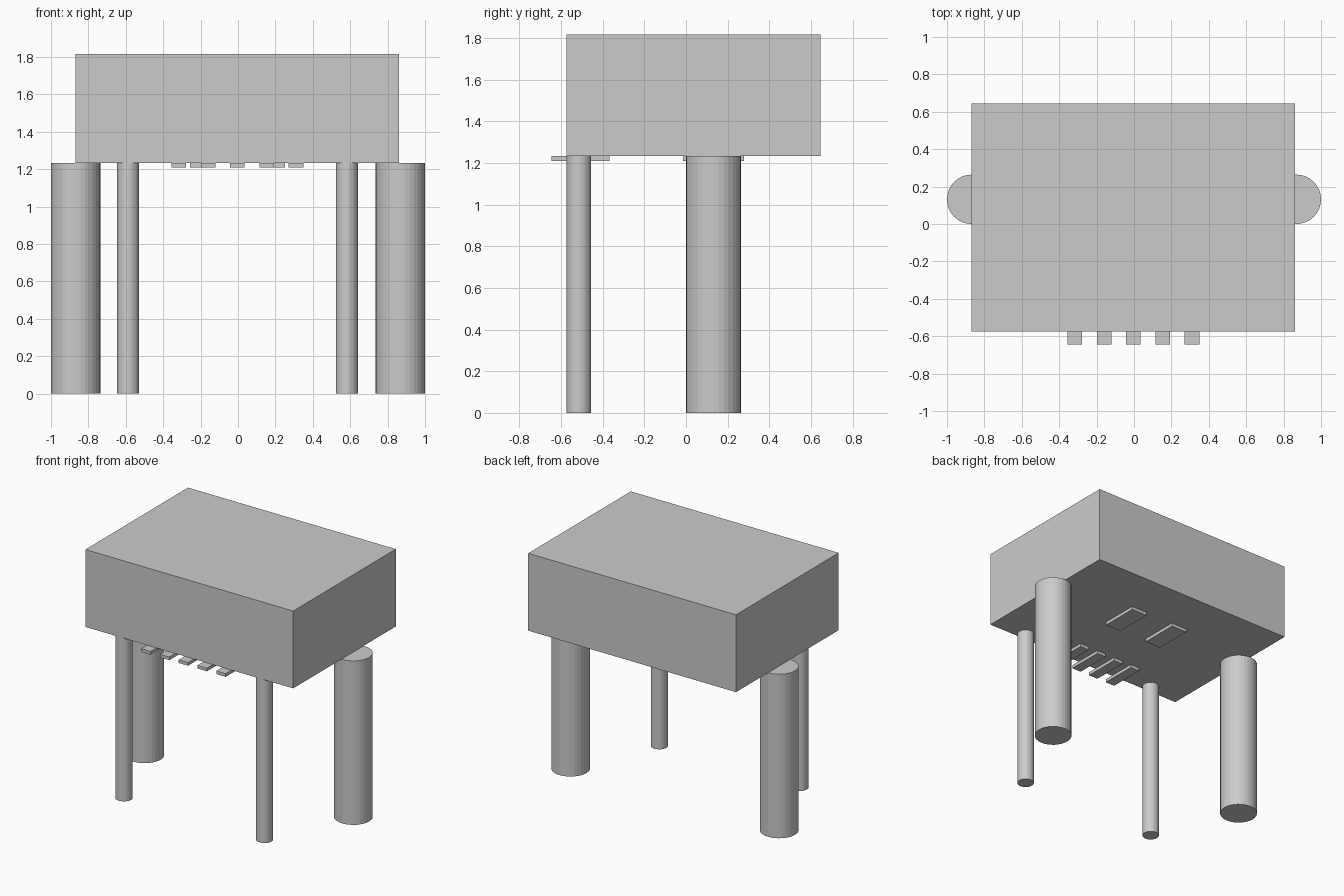
import bpy
import bmesh
from mathutils import Matrix, Vector

cube = bpy.data.objects.get("Cube")
if cube:
    bpy.data.objects.remove(cube, do_unlink=True)

# Single plain grey
grey = bpy.data.materials.new("light_grey")
grey.use_nodes = True
colour = (0.6, 0.6, 0.6, 1)
grey.diffuse_color = colour
grey.node_tree.nodes["Principled BSDF"].inputs["Base Color"].default_value = colour


def finish(name, bm):
    mesh = bpy.data.meshes.new(name)
    bm.to_mesh(mesh)
    bm.free()
    mesh.materials.append(grey)
    obj = bpy.data.objects.new(name, mesh)
    bpy.context.collection.objects.link(obj)
    return obj


def box(name, low, high):
    low, high = Vector(low), Vector(high)
    bm = bmesh.new()
    bmesh.ops.create_cube(bm, size=1, matrix=Matrix.Translation((low + high) / 2)
                          @ Matrix.Diagonal((*(high - low), 1)))
    return finish(name, bm)


def post(name, x, y, radius):
    bm = bmesh.new()
    bmesh.ops.create_cone(bm, cap_ends=True, segments=32, radius1=radius, radius2=radius,
                          depth=BASE, matrix=Matrix.Translation((x, y, BASE / 2)))
    return finish(name, bm)


BASE = 1.234    # underside of the housing
PLATE = 1.21    # underside of the contacts
MID = -0.003    # centre line of the housing

# Housing block
box("housing", (MID - 0.865, -0.575, BASE), (MID + 0.865, 0.645, 1.816))

# Thick side posts and thin front posts
for side, s in (("left", 1), ("right", -1)):
    post(f"{side}_thick_post", s * 0.868, 0.132, 0.132)
    post(f"{side}_thin_post", MID + s * 0.585, -0.515, 0.059)
    # Wide contact pads under the housing
    x = MID + s * 0.186
    box(f"{side}_pad", (x - 0.067, -0.015, PLATE), (x + 0.067, 0.278, BASE))

# Row of flat contact pins along the front
for i in range(5):
    x = MID + (i - 2) * 0.1565
    box(f"contact_pin_{i + 1}", (x - 0.039, -0.645, PLATE), (x + 0.039, -0.367, BASE))
